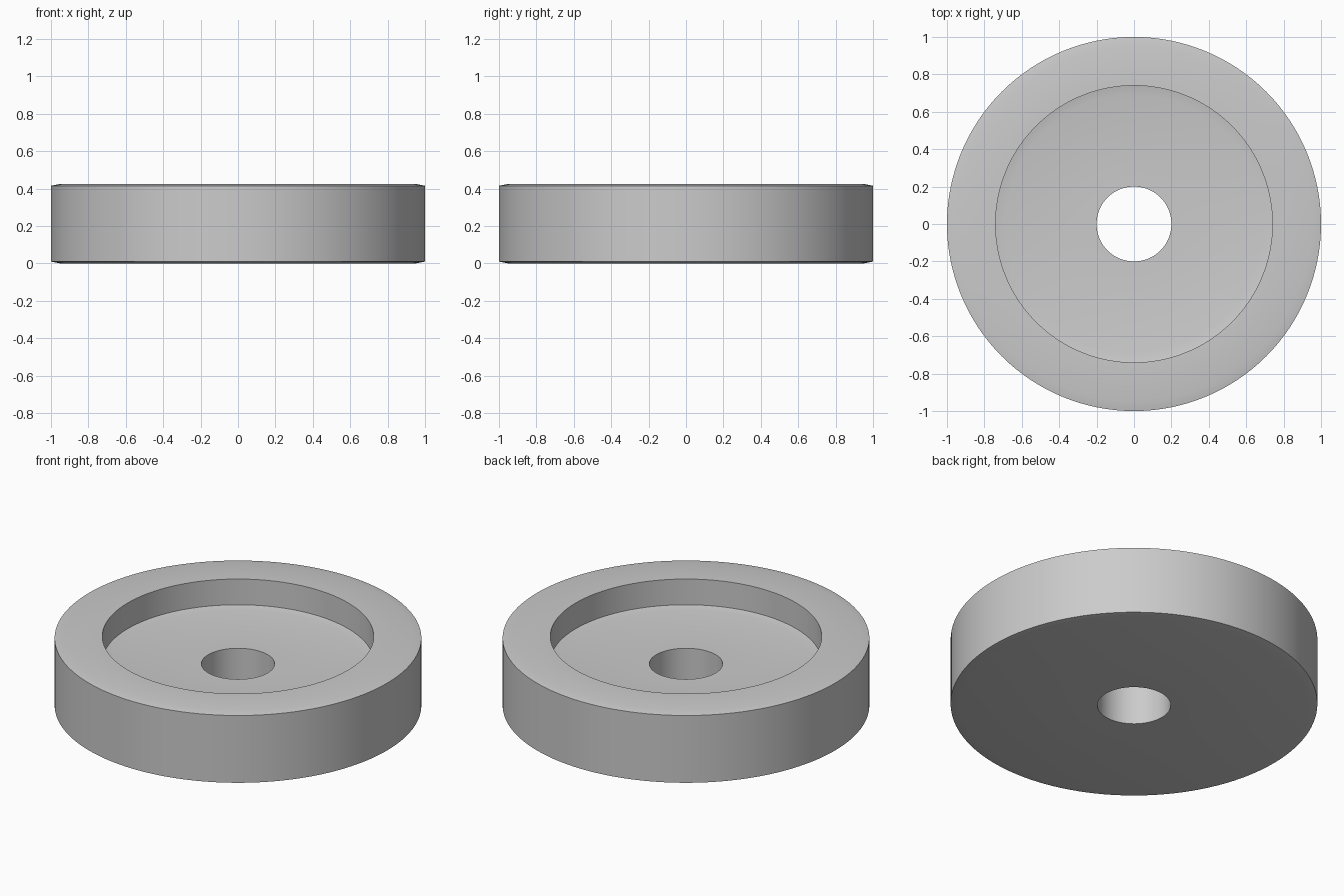
import bpy
import bmesh
import math

old = bpy.data.objects.get("Cube")
if old:
    bpy.data.objects.remove(old, do_unlink=True)

SEGMENTS = 128
HEIGHT = 0.425
FLOOR = 0.26
HOLE_R = 0.2
RECESS_R = 0.74
SLOPE_W, SLOPE_H = 0.05, 0.01

# Plain grey material
grey = bpy.data.materials.new("plain_grey")
grey.use_nodes = True
colour = (0.6, 0.6, 0.6, 1)
grey.diffuse_color = colour
grey.node_tree.nodes["Principled BSDF"].inputs["Base Color"].default_value = colour

# Cross-section (radius, height): hole, recess floor, recess wall, rim, side, base
profile = [
    (HOLE_R, 0),
    (HOLE_R, FLOOR),
    (RECESS_R - SLOPE_W, FLOOR),
    (RECESS_R, FLOOR + SLOPE_H),
    (RECESS_R, HEIGHT),
    (1 - SLOPE_W, HEIGHT),
    (1, HEIGHT - SLOPE_H),
    (1, SLOPE_H),
    (1 - SLOPE_W, 0),
]

# Turn the closed cross-section around the vertical axis
bm = bmesh.new()
verts = [bm.verts.new((r, 0, z)) for r, z in profile]
edges = [bm.edges.new((v, verts[(i + 1) % len(verts)])) for i, v in enumerate(verts)]
bmesh.ops.spin(bm, geom=verts + edges, cent=(0, 0, 0), axis=(0, 0, 1),
               angle=math.tau, steps=SEGMENTS, use_duplicate=False)
bmesh.ops.remove_doubles(bm, verts=bm.verts, dist=0.0001)
bmesh.ops.recalc_face_normals(bm, faces=bm.faces)

mesh = bpy.data.meshes.new("recessed_disc")
bm.to_mesh(mesh)
bm.free()
mesh.materials.append(grey)
disc = bpy.data.objects.new("recessed_disc", mesh)
bpy.context.collection.objects.link(disc)

# Smooth round walls with sharp rims
bpy.ops.object.select_all(action="DESELECT")
disc.select_set(True)
bpy.context.view_layer.objects.active = disc
bpy.ops.object.shade_smooth_by_angle(angle=math.radians(30))
